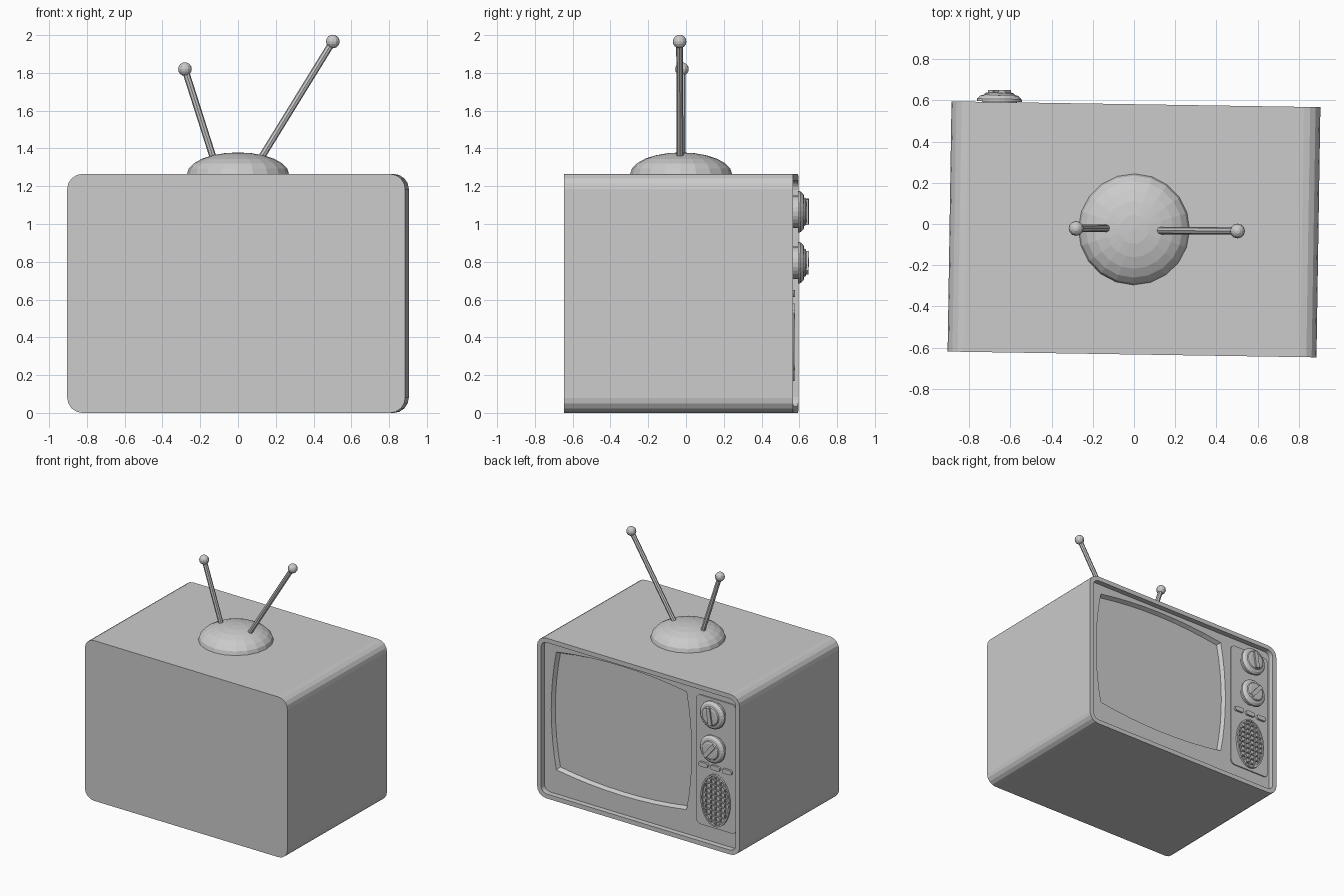
import bpy, bmesh, math
from mathutils import Matrix, Vector

cube = bpy.data.objects.get("Cube")
if cube:
    bpy.data.objects.remove(cube)

grey = bpy.data.materials.new("plain grey")
grey.use_nodes = True
grey.diffuse_color = (0.6, 0.6, 0.6, 1)
grey.node_tree.nodes["Principled BSDF"].inputs["Base Color"].default_value = (0.6, 0.6, 0.6, 1)

# The whole set is turned very slightly on its base
PLACE = Matrix.Translation((0, -0.026, 0)) @ Matrix.Rotation(math.radians(-0.9), 4, 'Z')
BACK, FRONT, PANEL, PLATE = -0.607, 0.607, 0.565, 0.574


def finish(name, bm):
    bmesh.ops.recalc_face_normals(bm, faces=bm.faces)
    mesh = bpy.data.meshes.new(name)
    bm.to_mesh(mesh)
    bm.free()
    mesh.materials.append(grey)
    obj = bpy.data.objects.new(name, mesh)
    bpy.context.collection.objects.link(obj)
    obj.matrix_world = PLACE
    return obj


def loft(name, loops, closed=False):
    """Skin matching (outline, y) loops; cap the ends or join them."""
    bm = bmesh.new()
    rows = [[bm.verts.new((x, y, z)) for x, z in pts] for pts, y in loops]
    pairs = list(zip(rows, rows[1:]))
    if closed:
        pairs.append((rows[-1], rows[0]))
    else:
        bm.faces.new(rows[0])
        bm.faces.new(rows[-1])
    for a, b in pairs:
        for i in range(len(a)):
            j = (i + 1) % len(a)
            bm.faces.new((a[i], a[j], b[j], b[i]))
    return finish(name, bm)


def rounded(cx, cz, hw, hh, r, steps=4):
    pts = []
    for q, (sx, sz) in enumerate([(1, 1), (-1, 1), (-1, -1), (1, -1)]):
        for k in range(steps + 1):
            a = (q + k / steps) * math.pi / 2
            pts.append((cx + sx * (hw - r) + r * math.cos(a),
                        cz + sz * (hh - r) + r * math.sin(a)))
    return pts


def ellipse(cx, cz, rx, rz, n=24):
    return [(cx + rx * math.cos(2 * math.pi * i / n),
             cz + rz * math.sin(2 * math.pi * i / n)) for i in range(n)]


def pillow(cx, cz, hw, hh, bulge, n=8):
    """Rectangle with four gently bowed sides."""
    pts = []
    corners = [(1, 1), (-1, 1), (-1, -1), (1, -1)]
    for q in range(4):
        (ax, az), (bx, bz) = corners[q], corners[(q + 1) % 4]
        for k in range(n):
            t = k / n
            out = bulge * 4 * t * (1 - t)
            pts.append((cx + hw * (ax + (bx - ax) * t) + out * (ax + bx) / 2,
                        cz + hh * (az + (bz - az) * t) + out * (az + bz) / 2))
    return pts


def box(name, size, at, spin=0):
    bm = bmesh.new()
    bmesh.ops.create_cube(bm, size=1, matrix=Matrix.Translation(at)
                          @ Matrix.Rotation(spin, 4, 'Y') @ Matrix.Diagonal((*size, 1)))
    return finish(name, bm)


# Cabinet with a raised rim around the recessed face
MID = 0.6325
outer = rounded(0, MID, 0.895, MID, 0.08)
inner = rounded(0, MID, 0.86, MID - 0.035, 0.05)
cabinet = loft("cabinet", [(outer, BACK), (outer, FRONT), (inner, FRONT), (inner, PANEL)])

# Sunken screen cut into the face
cutter = loft("screen_cutter", [
    (pillow(0.18, 0.69, 0.56, 0.45, 0.045), PANEL - 0.03),
    (pillow(0.18, 0.69, 0.575, 0.465, 0.045), PANEL),
    (pillow(0.18, 0.69, 0.575, 0.465, 0.045), PANEL + 0.02)])
cutter.hide_render = True
cut = cabinet.modifiers.new("screen_cut", 'BOOLEAN')
cut.operation, cut.solver, cut.object = 'DIFFERENCE', 'EXACT', cutter
bpy.context.view_layer.objects.active = cabinet
bpy.ops.object.modifier_apply(modifier=cut.name)
bpy.data.objects.remove(cutter)

# Control panel plate
CX = -0.663
plate = rounded(CX, 0.66, 0.175, 0.51, 0.035)
loft("control_plate", [(plate, PANEL - 0.005), (plate, PLATE)])

# Two dials, each a stepped disc with a grip bar
for name, z, spin in (("upper", 1.065, 0.15), ("lower", 0.795, -0.7)):
    steps = [(0.085, PLATE), (0.085, 0.61), (0.11, 0.61), (0.108, 0.622), (0.092, 0.638),
             (0.075, 0.642), (0.07, 0.65), (0.055, 0.654)]
    loft(name + "_dial", [(ellipse(CX, z, r, r), y) for r, y in steps])
    box(name + "_dial_grip", (0.032, 0.025, 0.135), (CX, 0.653, z), spin)

# Row of push buttons
for i in (-1, 0, 1):
    cap = rounded(CX + i * 0.105, 0.632, 0.042, 0.018, 0.016, 3)
    loft("push_button", [(cap, PLATE - 0.005), (cap, 0.59)])

# Oval speaker: rim and crossed bars
SZ, RX, RZ = 0.375, 0.128, 0.205
big, small = ellipse(CX, SZ, RX, RZ, 32), ellipse(CX, SZ, RX - 0.012, RZ - 0.012, 32)
loft("speaker_rim", [(big, PLATE - 0.005), (big, 0.59), (small, 0.59), (small, PLATE - 0.005)], True)
for i in range(-4, 5):
    dz = i * 0.041
    half = (RX - 0.006) * math.sqrt(1 - (dz / RZ) ** 2)
    box("speaker_cross_bar", (2 * half, 0.014, 0.009), (CX, 0.579, SZ + dz))
for i in range(-2, 3):
    dx = i * 0.042
    half = (RZ - 0.006) * math.sqrt(1 - (dx / RX) ** 2)
    box("speaker_upright_bar", (0.009, 0.014, 2 * half), (CX + dx, 0.579, SZ))

# Antenna base: low dome on the roof
bm = bmesh.new()
bmesh.ops.create_uvsphere(bm, u_segments=20, v_segments=12, radius=1)
low = [v for v in bm.verts if v.co.z < -0.01]
bmesh.ops.delete(bm, geom=low, context='VERTS')
bmesh.ops.holes_fill(bm, edges=[e for e in bm.edges if e.is_boundary])
bmesh.ops.transform(bm, verts=bm.verts, matrix=Matrix.Translation((0, 0, 1.264))
                    @ Matrix.Diagonal((0.27, 0.27, 0.115, 1)))
finish("antenna_base", bm)

# Antenna rods with ball tips
for side, foot, tip in (("right", (-0.125, 0.003, 1.33), (-0.281, 0, 1.82)),
                        ("left", (0.11, -0.004, 1.33), (0.502, 0, 1.966))):
    a, b = Vector(foot), Vector(tip)
    turn = (b - a).to_track_quat('Z', 'Y').to_matrix().to_4x4()
    bm = bmesh.new()
    bmesh.ops.create_cone(bm, cap_ends=True, segments=8, radius1=0.018, radius2=0.018,
                          depth=(b - a).length, matrix=Matrix.Translation((a + b) / 2) @ turn)
    finish(side + "_antenna_rod", bm)
    bm = bmesh.new()
    bmesh.ops.create_uvsphere(bm, u_segments=12, v_segments=8, radius=0.036,
                              matrix=Matrix.Translation(b))
    finish(side + "_antenna_ball", bm)
